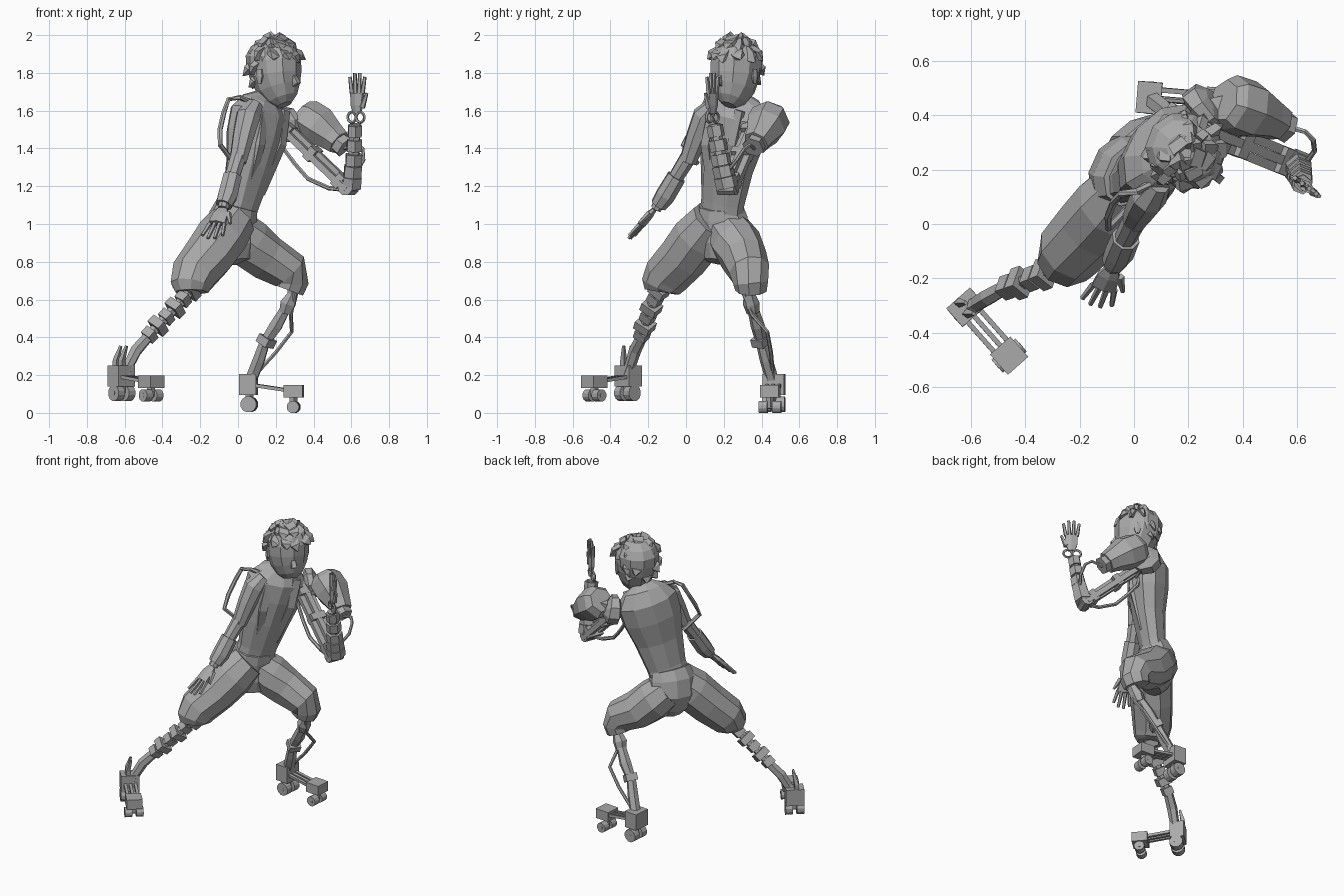
import bpy, bmesh, math, random
from mathutils import Vector

random.seed(4)
cube = bpy.data.objects.get("Cube")
if cube:
    bpy.data.objects.remove(cube, do_unlink=True)

grey = bpy.data.materials.new("plain grey")
grey.use_nodes = True
grey.diffuse_color = (.4, .4, .4, 1)
grey.node_tree.nodes["Principled BSDF"].inputs["Base Color"].default_value = (.4, .4, .4, 1)

# The figure is turned towards its forward direction
LEFT = Vector((.6, .75, 0)).normalized()
FORWARD = Vector((.75, -.6, 0)).normalized()
UP = Vector((0, 0, 1))


def limb(name, stations, sides=8, flat=1.0, ref=LEFT):
    """Loft rings along stations of x, y, z, half width; depth is width times flat."""
    mesh = bpy.data.meshes.new(name)
    bm = bmesh.new()
    points = [Vector(s[:3]) for s in stations]
    scale = math.sqrt(2) if sides == 4 else 1
    rings = []
    for i, (point, station) in enumerate(zip(points, stations)):
        before = points[max(i - 1, 0)]
        after = points[min(i + 1, len(points) - 1)]
        axis = (after - before).normalized()
        u = ref - axis * ref.dot(axis)
        if u.length < .1:
            u = axis.orthogonal()
        u.normalize()
        v = axis.cross(u)
        ring = []
        for k in range(sides):
            angle = math.tau * (k + .5) / sides
            offset = u * math.cos(angle) + v * math.sin(angle) * flat
            ring.append(bm.verts.new(point + offset * station[3] * scale))
        rings.append(ring)
    for low, high in zip(rings, rings[1:]):
        for k in range(sides):
            n = (k + 1) % sides
            bm.faces.new((low[k], low[n], high[n], high[k]))
    bm.faces.new(rings[0][::-1])
    bm.faces.new(rings[-1])
    bm.normal_update()
    bm.to_mesh(mesh)
    bm.free()
    mesh.materials.append(grey)
    obj = bpy.data.objects.new(name, mesh)
    bpy.context.collection.objects.link(obj)
    return obj


def bar(name, start, end, width, flat=1.0, sides=4, ref=LEFT):
    return limb(name, [(*start, width), (*end, width)], sides, flat, ref)


def tube(name, points, radius):
    """Bent hose of constant radius."""
    return limb(name, [(*p, radius) for p in points], 6)


def along(points, count):
    """Evenly spread positions and directions on a polyline."""
    points = [Vector(p) for p in points]
    for i in range(count):
        t = (i + .5) / count * (len(points) - 1)
        k = int(t)
        step = points[k + 1] - points[k]
        yield points[k] + step * (t - k), step.normalized()


def hand(name, wrist, reach, across, size, spread):
    """Palm, four fingers and a thumb; spread sets the width."""
    wrist, reach, across = Vector(wrist), Vector(reach).normalized(), Vector(across).normalized()
    knuckle = wrist + reach * size * .5
    width = size * spread
    limb(name + "_palm", [(*wrist, width * .15), (*(wrist + reach * size * .2), width * .25),
                          (*knuckle, width * .27)], 6, .45, across)
    for i in range(4):
        shift = across * (i - 1.5) * width * .14
        tip = knuckle + shift * 1.4 + reach * size * (.5 if i in (1, 2) else .4)
        limb(name + "_finger", [(*(knuckle + shift), size * .06), (*tip, size * .045)], 5)
    thumb = wrist + reach * size * .15 + across * width * .2
    limb(name + "_thumb", [(*thumb, size * .08),
                           (*(thumb + reach * size * .35 + across * width * .18), size * .04)], 5)


def foot(name, heel, toe, drop):
    """Skate foot: heel block and toe block on wheel pairs, joined by rods."""
    heel, toe = Vector(heel), Vector(toe)
    ahead = Vector((toe.x - heel.x, toe.y - heel.y, 0)).normalized()
    side = ahead.cross(UP)
    bar(name + "_heel", heel - ahead * .05, heel + ahead * .04, .058, .95, ref=side)
    bar(name + "_toe", toe - ahead * .05, toe + ahead * .05, .05, .65, ref=side)
    for i in (-1, 0, 1):
        bar(name + "_rod", heel + side * i * .032, toe + side * i * .032, .009)
    for block, radius, low in ((heel, .043, drop), (toe, .033, drop * .8)):
        hub = block - UP * low
        bar(name + "_axle_mount", block, hub, .015)
        bar(name + "_axle", hub - side * .06, hub + side * .06, .012, sides=8)
        for i in (-1, 1):
            centre = hub + side * i * .036
            bar(name + "_wheel", centre - side * .023, centre + side * .023, radius, sides=12)


# Torso and neck
limb("torso", [(-.015, .185, 1.03, .13), (.015, .195, 1.12, .13), (.06, .215, 1.3, .16), (.09, .245, 1.46, .195),
               (.115, .27, 1.58, .2), (.13, .275, 1.65, .14), (.15, .27, 1.68, .07)], 10, .66)
limb("neck", [(.14, .28, 1.62, .055), (.19, .26, 1.74, .055)], 8)
for s in (-1, 1):
    edge = LEFT * s * .09
    limb("chest_strap", [(*(Vector((.09, .18, 1.16)) + edge * .6), .02), (*(Vector((.175, .175, 1.42)) + edge), .025),
                         (*(Vector((.195, .215, 1.6)) + edge), .025)], 4, .5)

# Baggy shorts
limb("shorts_hips", [(-.005, .185, 1.1, .13), (-.025, .19, 1.04, .15), (-.035, .2, .96, .155),
                     (-.015, .185, .87, .135), (0, .17, .8, .08)], 10, .78)
limb("shorts_right_leg", [(-.02, .14, 1.02, .12), (-.085, .065, .93, .14), (-.155, -.01, .83, .135),
                          (-.235, -.1, .73, .125), (-.25, -.13, .67, .11), (-.25, -.135, .64, .085)], 9)
limb("shorts_left_leg", [(-.02, .22, .97, .12), (.055, .265, .9, .135), (.15, .305, .82, .125),
                         (.27, .335, .75, .11), (.28, .345, .69, .095), (.265, .345, .65, .085)], 9)

# Head
limb("head", [(.245, .225, 1.63, .04), (.235, .235, 1.66, .08), (.215, .25, 1.72, .115), (.2, .26, 1.79, .133),
              (.195, .265, 1.87, .135), (.19, .265, 1.93, .11), (.19, .265, 1.97, .05)], 10, 1.05)
skull = Vector((.195, .262, 1.83))
limb("nose", [(*(skull + FORWARD * .12 - UP * .04), .012), (*(skull + FORWARD * .15 - UP * .08), .016),
              (*(skull + FORWARD * .11 - UP * .1), .01)], 4)
for s in (-1, 1):
    ear = skull + LEFT * s * .13 - UP * .05
    limb("ear", [(*(ear - UP * .035), .012), (*ear, .025), (*(ear + UP * .04), .018)], 6, .5, FORWARD)

# Hair: cap and rows of pointed locks, left open around the face
limb("hair_cap", [(*(skull - FORWARD * .025 + UP * h), r) for h, r in
                  ((-.07, .11), (0, .132), (.06, .135), (.11, .108), (.145, .055))], 10)
for height, count in ((-.08, 8), (-.01, 9), (.06, 11), (.11, 9), (.135, 6)):
    for i in range(count):
        turn = math.tau * (i + random.random() * .5) / count
        out = FORWARD * math.cos(turn) + LEFT * math.sin(turn)
        if height < .05 and math.cos(turn) > -.2:
            continue
        radius = math.sqrt(.15 ** 2 - height ** 2)
        root = skull + out * (radius - .045) + UP * height
        tip = root + out * .055 - UP * random.uniform(.01, .04) + LEFT * random.uniform(-.02, .03)
        limb("hair_lock", [(*(root + UP * .018), .036), (*(root.lerp(tip, .5) + out * .008 + UP * .012), .03),
                           (*tip, .002)], 4, .5)

# Right arm with cuff and hand
limb("right_sleeve", [(.09, .15, 1.63, .045), (.055, .1, 1.57, .068), (.03, .06, 1.47, .06),
                      (0, .01, 1.33, .047)], 8)
limb("right_forearm", [(0, .01, 1.35, .045), (-.04, -.07, 1.22, .04), (-.08, -.16, 1.08, .03)], 8)
limb("right_cuff", [(-.03, -.05, 1.25, .053), (-.055, -.11, 1.15, .055), (-.075, -.145, 1.1, .045)], 8)
hand("right_hand", (-.08, -.165, 1.08), (-.06, -.13, -.15), (1, -.25, 0), .215, .88)

# Looped hose behind the right shoulder
tube("back_hose", [(.06, .15, 1.65), (.01, .12, 1.67), (-.05, .11, 1.66), (-.075, .08, 1.59), (-.095, .03, 1.5),
                   (-.095, -.015, 1.42), (-.02, .06, 1.32)], .014)

# Mechanical left shoulder and its engine pod
limb("left_shoulder_joint", [(.2, .36, 1.52, .07), (.24, .41, 1.525, .095), (.28, .44, 1.53, .095),
                             (.3, .455, 1.54, .05)], 8)
limb("shoulder_pod", [(.33, .455, 1.585, .08), (.36, .445, 1.56, .108), (.43, .42, 1.515, .11),
                      (.5, .39, 1.46, .08), (.535, .37, 1.43, .07)], 7)
limb("pod_nozzle", [(.52, .375, 1.44, .055), (.565, .355, 1.405, .06)], 6)
bar("pod_mount", (.24, .41, 1.53), (.38, .44, 1.54), .04)

# Mechanical left arm
shoulder, elbow = Vector((.24, .36, 1.52)), Vector((.585, .22, 1.19))
cross = (elbow - shoulder).cross(UP).normalized()
for i in (-1, 0, 1):
    shift = cross * i * .035 + UP * (.025 if i == 0 else -.01)
    bar("upper_arm_beam", shoulder + shift, elbow + shift, .017, ref=cross)
for t in (.08, .45, .88):
    centre = shoulder.lerp(elbow, t)
    half = (elbow - shoulder).normalized() * .022
    bar("upper_arm_clamp", centre - half, centre + half, .05, .75, ref=cross)
bar("elbow_hinge", elbow - cross * .05, elbow + cross * .05, .04, sides=8)
forearm = [(.6, .22, 1.19), (.613, .185, 1.34), (.62, .15, 1.53)]
limb("left_forearm_core", [(*p, .032) for p in forearm], 6)
for i, (centre, axis) in enumerate(along(forearm, 5)):
    bar("forearm_segment", centre - axis * .03, centre + axis * .03, .061 - i * .004, .9, 6, cross)
across = Vector((.8, -.6, 0))
for s in (-1, 1):
    bpy.ops.mesh.primitive_torus_add(major_radius=.027, minor_radius=.008, major_segments=12, minor_segments=5,
                                     location=Vector((.625, .14, 1.565)) + across * s * .028,
                                     rotation=(math.pi / 2, 0, -.6))
    ring = bpy.context.object
    ring.name = "wrist_ring"
    ring.data.materials.append(grey)
hand("left_hand", (.63, .14, 1.585), (.01, 0, 1), across, .215, .78)
tube("arm_cable", [(.23, .34, 1.5), (.24, .32, 1.4), (.3, .29, 1.32), (.37, .26, 1.24),
                   (.48, .23, 1.19), (.58, .22, 1.18)], .012)
tube("pod_hose", [(.56, .36, 1.4), (.63, .34, 1.42), (.66, .31, 1.4), (.665, .27, 1.34), (.63, .22, 1.28)], .01)

# Right leg: stacked segments on a bent core
shin = [(-.23, -.13, .67), (-.31, -.175, .58), (-.4, -.21, .485), (-.49, -.24, .39)]
limb("right_leg_core", [(*p, .028) for p in shin], 6)
for i, (centre, axis) in enumerate(along(shin, 6)):
    bar("right_leg_segment", centre - axis * .024, centre + axis * .024, .034 if i % 2 else .045, .9)
limb("right_ankle", [(-.47, -.23, .41, .03), (-.54, -.27, .33, .033), (-.58, -.295, .25, .03),
                     (-.61, -.31, .2, .04)], 6)
foot("right_foot", (-.615, -.31, .195), (-.46, -.485, .165), .09)
for x, y in ((-.645, -.29), (-.615, -.33)):
    limb("heel_fin", [(x, y, .22, .014), (x, y, .28, .013), (x + .025, y, .355, .006)], 4)

# Left leg: jointed shin with a side strut
limb("left_knee", [(.29, .33, .69, .035), (.29, .335, .63, .03), (.265, .345, .58, .045), (.25, .355, .53, .035)], 6)
limb("left_shin", [(.25, .355, .55, .03), (.2, .38, .46, .038), (.14, .4, .37, .03), (.11, .425, .28, .035),
                   (.07, .455, .18, .035)], 6)
bar("shin_clamp", (.14, .4, .36), (.16, .39, .4), .037)
tube("left_strut", [(.31, .29, .67), (.28, .35, .52), (.285, .43, .43), (.2, .45, .32), (.09, .46, .2)], .011)
foot("left_foot", (.06, .465, .15), (.295, .445, .115), .105)
